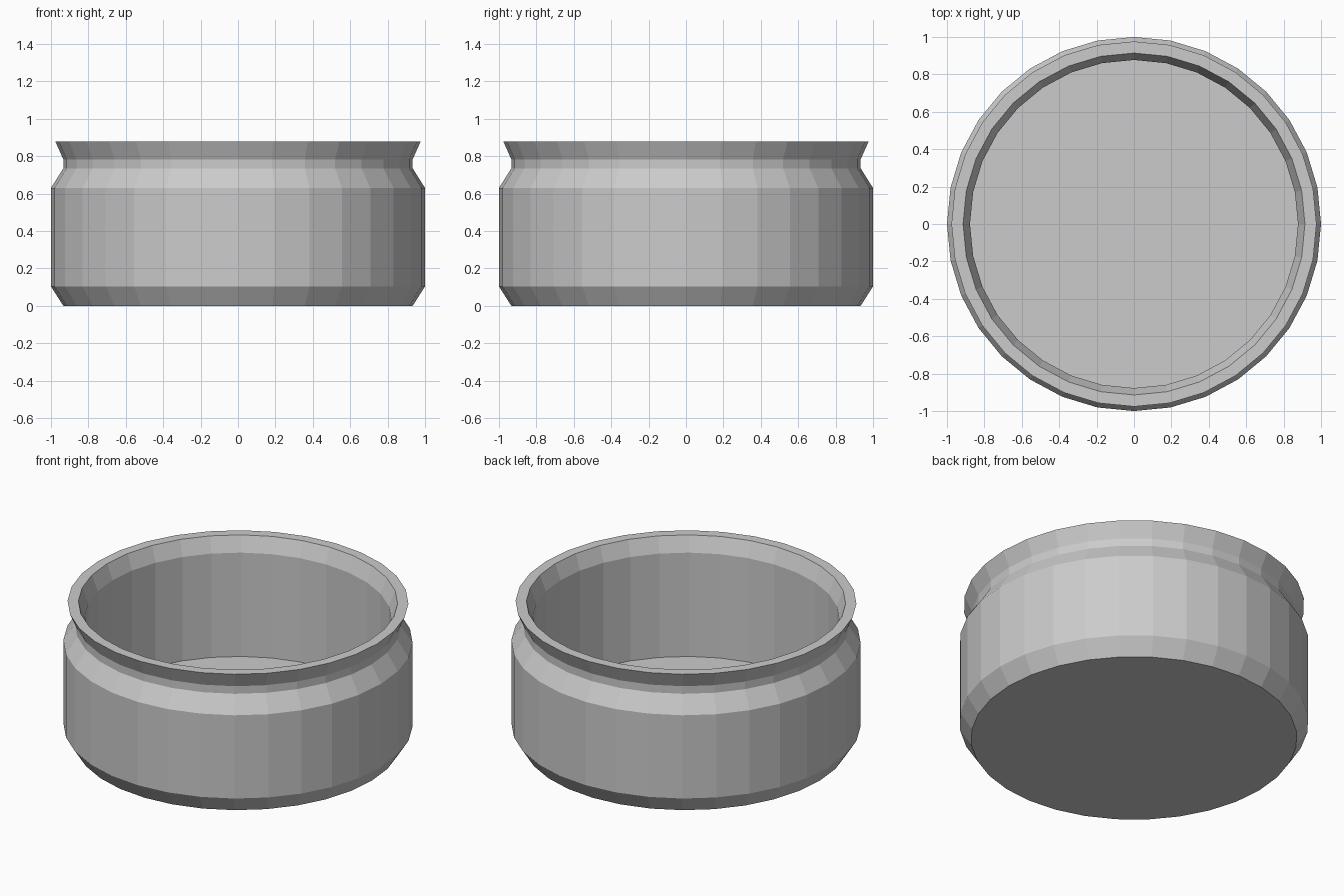
import bpy, bmesh
from math import cos, sin, pi

if "Cube" in bpy.data.objects:
    bpy.data.objects.remove(bpy.data.objects["Cube"])

SIDES = 32

# Profile (radius, height): outer wall upwards, over the rim, down inside to the floor
PROFILE = [
    (0.934, 0.0), (1.0, 0.104), (1.0, 0.63), (0.934, 0.735),   # body
    (0.934, 0.783), (0.976, 0.878),                            # neck and flared lip
    (0.914, 0.878), (0.877, 0.783), (0.877, 0.127),            # inside
]


def lathe(name, profile, sides):
    """Revolve a profile about z and cap both ends with flat discs."""
    bm = bmesh.new()
    rings = [[bm.verts.new((r * cos(2 * pi * i / sides), r * sin(2 * pi * i / sides), z))
              for i in range(sides)] for r, z in profile]
    for a, b in zip(rings, rings[1:]):
        for i in range(sides):
            j = (i + 1) % sides
            bm.faces.new((a[i], a[j], b[j], b[i]))
    bm.faces.new(rings[0][::-1])   # underside
    bm.faces.new(rings[-1])        # inner floor
    bmesh.ops.recalc_face_normals(bm, faces=bm.faces)
    mesh = bpy.data.meshes.new(name)
    bm.to_mesh(mesh)
    bm.free()
    obj = bpy.data.objects.new(name, mesh)
    bpy.context.collection.objects.link(obj)
    return obj


# Open round bowl
lathe("bowl", PROFILE, SIDES)
